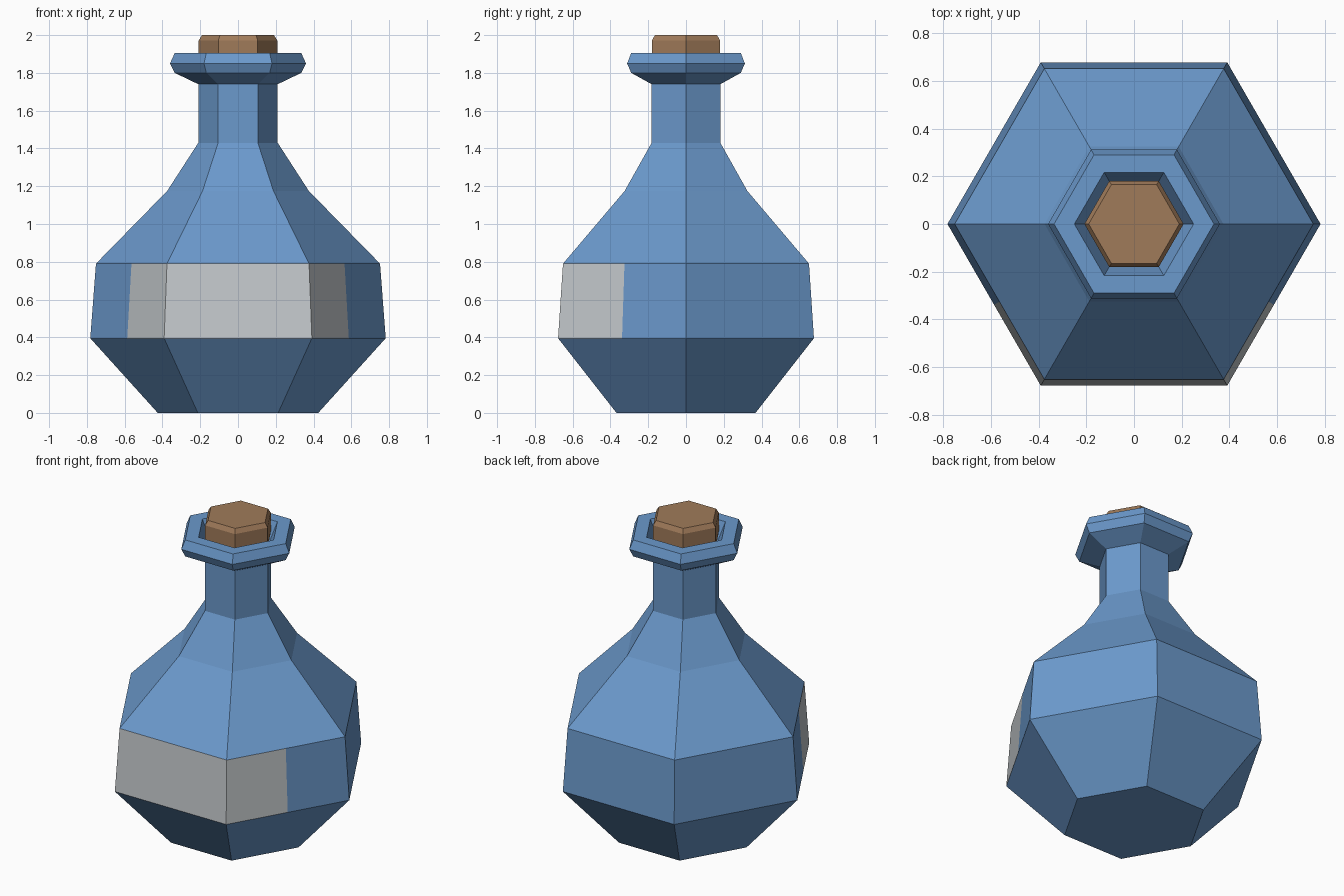
import bpy, bmesh, math
from mathutils import Vector

if "Cube" in bpy.data.objects:
    bpy.data.objects.remove(bpy.data.objects["Cube"])


def material(name, rgb):
    m = bpy.data.materials.new(name)
    m.diffuse_color = (*rgb, 1)
    m.use_nodes = True
    m.node_tree.nodes["Principled BSDF"].inputs["Base Color"].default_value = m.diffuse_color
    return m


blue = material("blue glass", (0.147, 0.319, 0.604))
paper = material("grey label", (0.552, 0.584, 0.604))
brown = material("brown cork", (0.352, 0.198, 0.102))


def hex_lathe(profile):
    """Stack hexagonal rings from (radius, z) pairs, capped at both ends."""
    bm = bmesh.new()
    rings = [[bm.verts.new((r * math.cos(i * math.pi / 3), r * math.sin(i * math.pi / 3), z))
              for i in range(6)] for r, z in profile]
    for a, b in zip(rings, rings[1:]):
        for i in range(6):
            j = (i + 1) % 6
            bm.faces.new((a[i], a[j], b[j], b[i]))
    bm.faces.new(rings[0][::-1])
    bm.faces.new(rings[-1])
    return bm


def finish(bm, name, mats):
    me = bpy.data.meshes.new(name)
    bm.normal_update()
    bm.to_mesh(me)
    bm.free()
    for m in mats:
        me.materials.append(m)
    ob = bpy.data.objects.new(name, me)
    bpy.context.collection.objects.link(ob)
    return ob


# Bottle: body, neck, flared lip and the sloping mouth inside it
bm = hex_lathe([(0.425, 0), (0.782, 0.395), (0.752, 0.79), (0.375, 1.175), (0.21, 1.43),
                (0.21, 1.74), (0.335, 1.80), (0.36, 1.85), (0.335, 1.905),
                (0.25, 1.905), (0.205, 1.80)])


def in_band(f):
    return 0.5 < f.calc_center_median().z < 0.68


# Label: front band face plus half of each neighbouring face
for s in (-1, 1):
    side = [f for f in bm.faces if in_band(f) and f.calc_center_median().y < -0.1
            and f.calc_center_median().x * s > 0.3]
    geom = side + list({e for f in side for e in f.edges}) + list({v for f in side for v in f.verts})
    bmesh.ops.bisect_plane(bm, geom=geom, plane_co=(0, 0, 0),
                           plane_no=Vector((s * 0.5, math.sqrt(3) / 2, 0)))
for f in bm.faces:
    if in_band(f) and f.calc_center_median().y < -0.34:
        f.material_index = 1
finish(bm, "bottle", [blue, paper])

# Cork with a small bevel on top
finish(hex_lathe([(0.19, 1.76), (0.208, 1.85), (0.208, 1.972), (0.19, 2.0)]), "cork", [brown])
